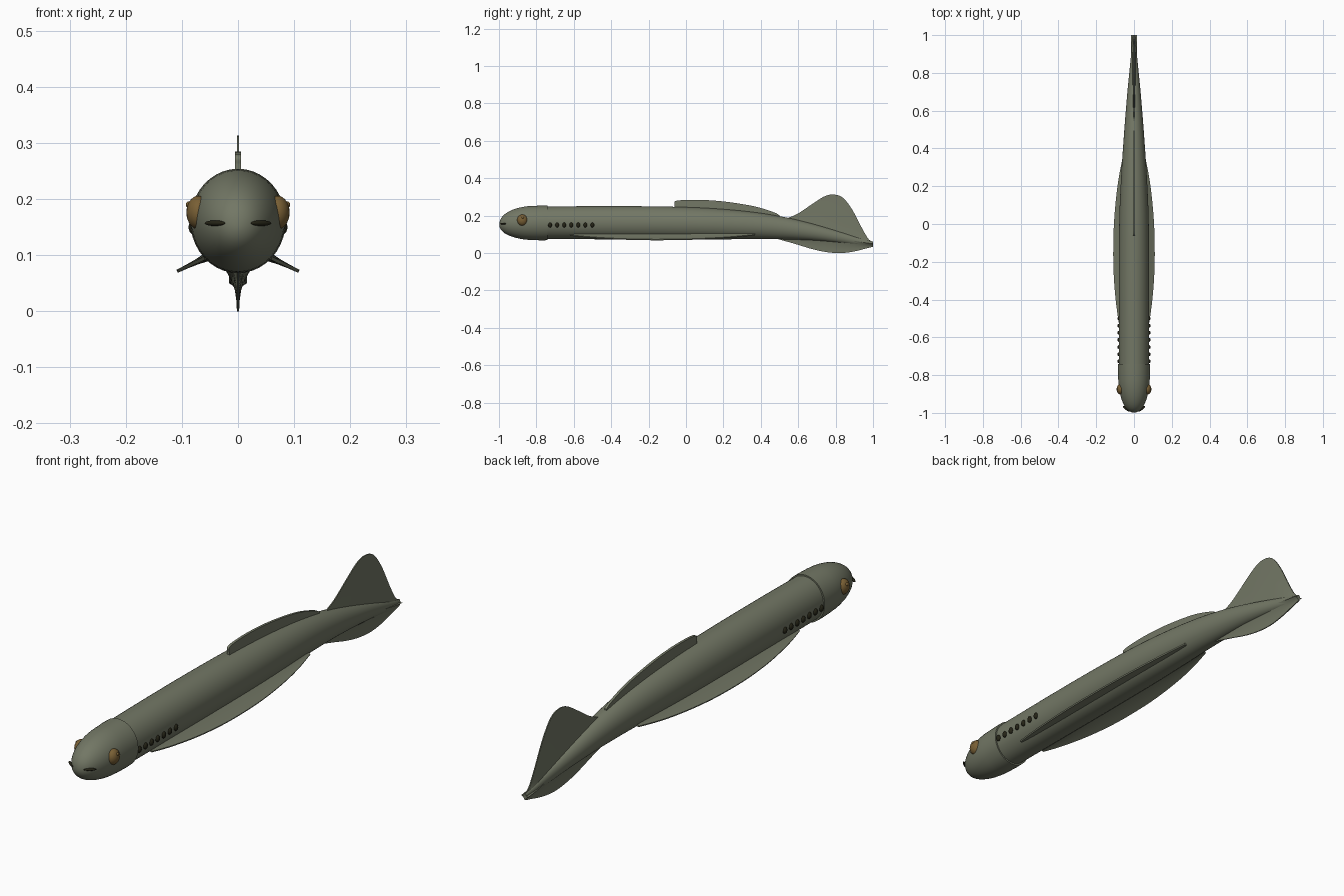
import bpy, bmesh, math
from mathutils import Vector, Matrix

cube = bpy.data.objects.get("Cube")
if cube:
    bpy.data.objects.remove(cube, do_unlink=True)


def material(name, rgb):
    m = bpy.data.materials.new(name)
    m.use_nodes = True
    m.diffuse_color = (*rgb, 1)
    m.node_tree.nodes["Principled BSDF"].inputs["Base Color"].default_value = (*rgb, 1)
    return m


SKIN = material("grey green skin", (0.17, 0.185, 0.13))
AMBER = material("amber eye", (0.19, 0.115, 0.035))
DARK = material("dark opening", (0.018, 0.017, 0.008))


def finish(name, bm, mat, angle=40):
    bmesh.ops.recalc_face_normals(bm, faces=bm.faces)
    mesh = bpy.data.meshes.new(name)
    bm.to_mesh(mesh)
    bm.free()
    mesh.materials.append(mat)
    mesh.shade_smooth()
    mesh.set_sharp_from_angle(angle=math.radians(angle))
    obj = bpy.data.objects.new(name, mesh)
    bpy.context.collection.objects.link(obj)
    return obj


def smooth_path(points, steps=5):
    """Catmull-Rom curve through a list of tuples."""
    pts = [Vector(p) for p in points]
    out = []
    for i in range(len(pts) - 1):
        a, b, c, d = pts[max(i - 1, 0)], pts[i], pts[i + 1], pts[min(i + 2, len(pts) - 1)]
        for s in range(steps):
            t = s / steps
            out.append(0.5 * (2 * b + (c - a) * t + (2 * a - 5 * b + 4 * c - d) * t * t
                              + (3 * b - a - 3 * c + d) * t ** 3))
    return out + [pts[-1]]


def skin_rings(name, rings, mat):
    """Join closed rings of points and cap both ends."""
    bm = bmesh.new()
    loops = [[bm.verts.new(p) for p in ring] for ring in rings]
    n = len(loops[0])
    for a, b in zip(loops, loops[1:]):
        for i in range(n):
            bm.faces.new((a[i], a[(i + 1) % n], b[(i + 1) % n], b[i]))
    bm.faces.new(loops[0])
    bm.faces.new(loops[-1])
    return finish(name, bm, mat)


def tube(name, stations, sides=40):
    """Each station is y, half width, bottom z, top z."""
    rings = []
    for y, w, lo, hi in stations:
        angles = [math.tau * i / sides for i in range(sides)]
        rings.append([(w * math.cos(a), y, (lo + hi) / 2 + (hi - lo) / 2 * math.sin(a))
                      for a in angles])
    return skin_rings(name, rings, SKIN)


def fin(name, outline, origin, direction, thick, edge=0.002, rows=5):
    """Each outline point is y, root height, tip height along the direction."""
    up = Vector(direction).normalized()
    side = Vector((0, 1, 0)).cross(up)
    rings = []
    for y, root, tip in smooth_path(outline):
        half = []
        for r in range(rows):
            k = r / (rows - 1)
            half.append((root + (tip - root) * k, edge + (thick - edge) * (1 - k) ** 2))
        ring = [(h, t) for h, t in half] + [(h, -t) for h, t in reversed(half)]
        rings.append([Vector(origin) + Vector((0, y, 0)) + up * h + side * t for h, t in ring])
    return skin_rings(name, rings, SKIN)


def ellipsoid(name, centre, radii, mat, turn=0):
    bm = bmesh.new()
    bmesh.ops.create_uvsphere(bm, u_segments=24, v_segments=14, radius=1)
    bm.transform(Matrix.Translation(centre) @ Matrix.Rotation(turn, 4, "Z")
                 @ Matrix.Diagonal((*radii, 1)))
    return finish(name, bm, mat)


# Long body tapering to the tail
tube("body", smooth_path([
    (-0.80, 0.079, 0.075, 0.248), (-0.5, 0.080, 0.074, 0.251), (-0.2, 0.080, 0.073, 0.250),
    (0.05, 0.077, 0.073, 0.244), (0.25, 0.068, 0.074, 0.231), (0.42, 0.057, 0.075, 0.211),
    (0.58, 0.045, 0.072, 0.181), (0.72, 0.033, 0.064, 0.145), (0.86, 0.019, 0.050, 0.103),
    (0.96, 0.010, 0.038, 0.071), (1.0, 0.006, 0.036, 0.060)]))

# Rounded head with a small step at its back edge
head_rings = []
for i in range(1, 15):
    a = math.pi / 2 * i / 14
    s = math.sin(a) ** 0.9
    head_rings.append((-0.8 - 0.198 * math.cos(a), 0.084 * s,
                       0.152 - 0.083 * s, 0.152 + 0.101 * s))
head_rings += [(-0.77, 0.085, 0.068, 0.254), (-0.74, 0.085, 0.069, 0.254)]
tube("head", [(-0.998, 0.004, 0.148, 0.156)] + head_rings)

# Fins on the middle line
fin("dorsal_fin", [(-0.06, 0.20, 0.262), (-0.05, 0.20, 0.280), (0.06, 0.20, 0.285),
                   (0.2, 0.19, 0.276), (0.36, 0.18, 0.251), (0.47, 0.17, 0.218),
                   (0.50, 0.17, 0.202)], (0, 0, 0), (0, 0, 1), 0.008, 0.005)
fin("upper_tail_fin", [(0.54, 0.14, 0.186), (0.60, 0.13, 0.212), (0.68, 0.11, 0.266),
                       (0.74, 0.10, 0.303), (0.79, 0.09, 0.313), (0.84, 0.08, 0.295),
                       (0.89, 0.07, 0.230), (0.94, 0.06, 0.135), (0.975, 0.05, 0.076),
                       (1.0, 0.045, 0.060)], (0, 0, 0), (0, 0, 1), 0.009)
fin("lower_tail_fin", [(0.48, 0.10, 0.078), (0.58, 0.10, 0.050), (0.68, 0.09, 0.020),
                       (0.76, 0.085, 0.004), (0.83, 0.075, 0.0), (0.90, 0.065, 0.009),
                       (0.96, 0.055, 0.024), (1.0, 0.05, 0.034)], (0, 0, 0), (0, 0, 1), 0.016)

for label, s in (("left", 1), ("right", -1)):
    # Long low side fin
    fin(label + "_side_fin", [(-0.62, 0, 0.022), (-0.53, 0, 0.042), (-0.40, 0, 0.062),
                              (-0.27, 0, 0.073), (-0.15, 0, 0.076), (0.0, 0, 0.072),
                              (0.15, 0, 0.058), (0.27, 0, 0.039), (0.37, 0, 0.016)],
        (s * 0.04, 0, 0.104), (s * 0.9, 0, -0.43), 0.011, 0.003)
    # Eye with a small pupil
    ellipsoid(label + "_eye", (s * 0.070, -0.875, 0.176), (0.022, 0.028, 0.030), AMBER)
    ellipsoid(label + "_pupil", (s * 0.087, -0.873, 0.190), (0.006, 0.007, 0.006), AMBER)
    # Nostril slit wrapped on the snout
    ellipsoid(label + "_nostril", (s * 0.041, -0.978, 0.157), (0.023, 0.006, 0.005), DARK,
              s * math.radians(38))
    # Row of gill openings
    for i in range(7):
        ellipsoid(f"{label}_gill_{i + 1}", (s * 0.080, -0.727 + i * 0.0378, 0.150),
                  (0.008, 0.010, 0.013), DARK)
